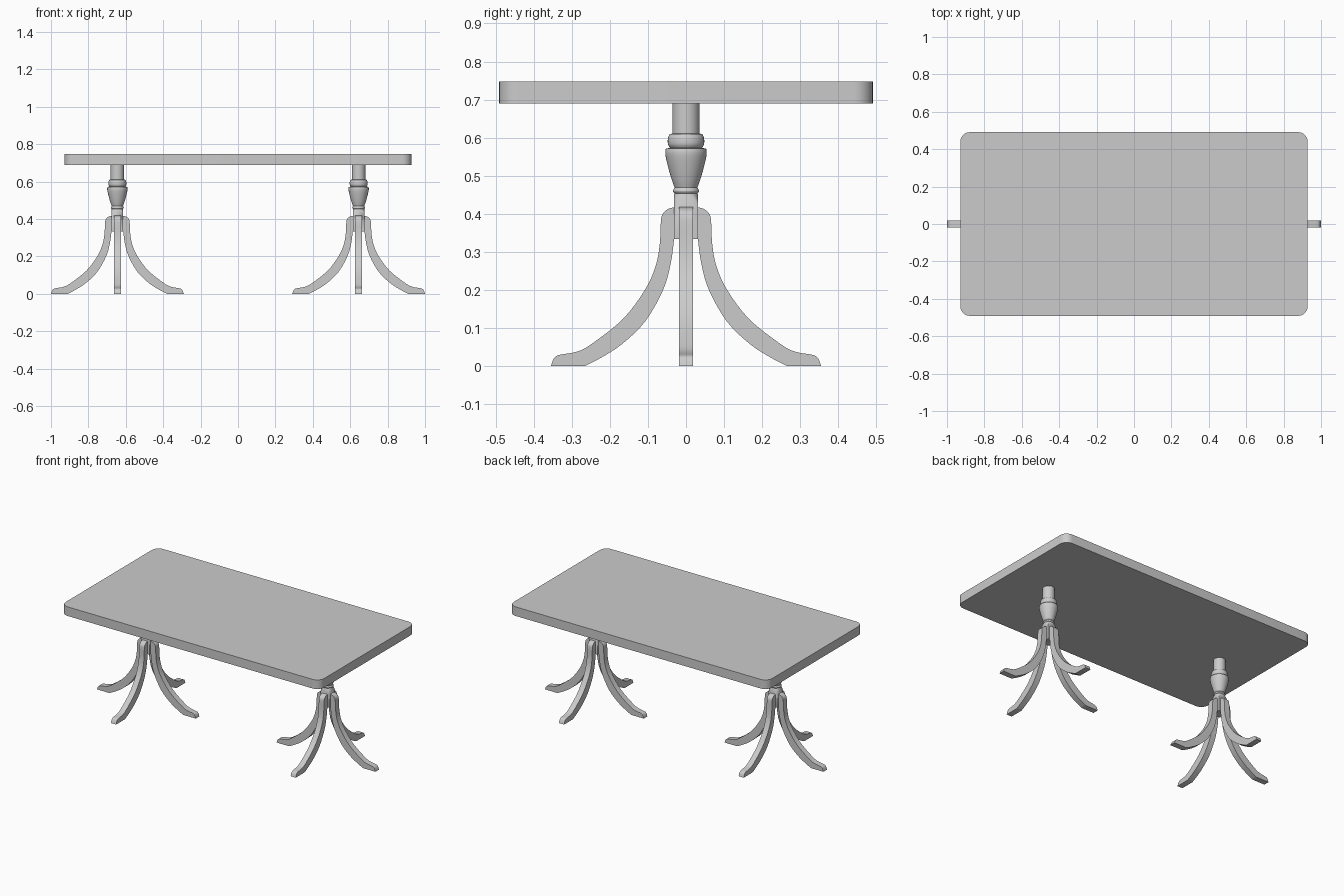
import bpy, bmesh
from math import sin, cos, pi, radians
from mathutils import Matrix, Vector

if "Cube" in bpy.data.objects:
    bpy.data.objects.remove(bpy.data.objects["Cube"])


def finish(bm, name, loc=(0, 0, 0), angle=35):
    bmesh.ops.recalc_face_normals(bm, faces=bm.faces)
    me = bpy.data.meshes.new(name)
    bm.to_mesh(me)
    bm.free()
    ob = bpy.data.objects.new(name, me)
    bpy.context.collection.objects.link(ob)
    ob.location = loc
    bpy.ops.object.select_all(action='DESELECT')
    ob.select_set(True)
    bpy.context.view_layer.objects.active = ob
    bpy.ops.object.shade_smooth_by_angle(angle=radians(angle))
    return ob


def smooth(pts, n=4):
    # Catmull-Rom curve through 2D points
    p = [Vector(q) for q in pts]
    p = [2 * p[0] - p[1]] + p + [2 * p[-1] - p[-2]]
    out = []
    for i in range(1, len(p) - 2):
        a, b, c, d = p[i - 1:i + 3]
        for k in range(n):
            t = k / n
            out.append(0.5 * (2 * b + (c - a) * t + (2 * a - 5 * b + 4 * c - d) * t ** 2
                              + (3 * b - a - 3 * c + d) * t ** 3))
    return out + [p[-2]]


def prism(bm, pts, axes, lo, hi):
    # extrude a closed outline along the third axis
    ends = [[bm.verts.new(axes(u, v, w)) for u, v in pts] for w in (lo, hi)]
    bm.faces.new(ends[0][::-1])
    bm.faces.new(ends[1])
    for i in range(len(pts)):
        j = (i + 1) % len(pts)
        bm.faces.new((ends[0][i], ends[0][j], ends[1][j], ends[1][i]))


def lathe(name, prof, loc, seg=40):
    bm = bmesh.new()
    rings = [[bm.verts.new((r * cos(2 * pi * k / seg), r * sin(2 * pi * k / seg), z))
              for k in range(seg)] for r, z in prof]
    for a, b in zip(rings, rings[1:]):
        for k in range(seg):
            j = (k + 1) % seg
            bm.faces.new((a[k], a[j], b[j], b[k]))
    bm.faces.new(rings[0])
    bm.faces.new(rings[-1])
    return finish(bm, name, loc)


# Table top: rounded rectangle slab
R = 0.05
outline = []
for c, (sx, sy) in enumerate([(1, 1), (-1, 1), (-1, -1), (1, -1)]):
    for k in range(9):
        a = (c + k / 8) * pi / 2
        outline.append((sx * (0.928 - R) + R * cos(a), sy * (0.491 - R) + R * sin(a)))
bm = bmesh.new()
prism(bm, outline, lambda u, v, w: (u, v, w), 0.689, 0.748)
finish(bm, "table_top")

# Turned column profile, bottom to top
column = [(0.028, 0.44), (0.029, 0.453)]
column += smooth([(0.031, 0.454), (0.0345, 0.46), (0.031, 0.467)])
column += smooth([(0.030, 0.469), (0.037, 0.488), (0.045, 0.515), (0.052, 0.543),
                  (0.0545, 0.56), (0.053, 0.571)])
column += [(0.042, 0.573)]
column += smooth([(0.043, 0.574), (0.0475, 0.583), (0.0475, 0.598), (0.043, 0.609)])
column += [(0.0355, 0.611), (0.0355, 0.69)]

# Leg outline as (distance from axis, height)
leg = [Vector((0.012, 0.418))]
leg += smooth([(0.028, 0.418), (0.048, 0.412), (0.061, 0.4), (0.066, 0.38), (0.069, 0.32),
               (0.08, 0.262), (0.108, 0.2), (0.165, 0.124), (0.245, 0.06), (0.285, 0.038),
               (0.333, 0.029), (0.347, 0.02), (0.355, 0)])
leg += smooth([(0.265, 0), (0.226, 0.02), (0.17, 0.056), (0.108, 0.116), (0.06, 0.2),
               (0.04, 0.27), (0.031, 0.335)])
leg += [Vector((0.012, 0.335))]

for side, x in (("left", -0.645), ("right", 0.645)):
    loc = (x, 0, 0)
    lathe(side + "_column", column, loc)

    # Square block with turned shoulders giving arched faces
    bm = bmesh.new()
    bmesh.ops.create_cube(bm, size=1, matrix=Matrix.Translation((0, 0, 0.394))
                          @ Matrix.Diagonal((0.062, 0.062, 0.122, 1)))
    block = finish(bm, side + "_leg_block", loc)
    cutter = lathe("shoulder_cutter", [(0.06, 0.3), (0.06, 0.39), (0.044, 0.418),
                                       (0.039, 0.438), (0.031, 0.452), (0.027, 0.46)], loc)
    cutter.hide_render = True
    mod = block.modifiers.new("shoulders", 'BOOLEAN')
    mod.operation = 'INTERSECT'
    mod.solver = 'EXACT'
    mod.object = cutter
    bpy.context.view_layer.objects.active = block
    bpy.ops.object.modifier_apply(modifier=mod.name)
    bpy.data.objects.remove(cutter)

    # Four splayed legs
    for i, facing in enumerate(("right", "back", "left", "front")):
        bm = bmesh.new()
        prism(bm, leg, lambda u, v, w: (u, w, v), -0.0185, 0.0185)
        ob = finish(bm, f"{side}_pedestal_{facing}_leg", loc)
        ob.rotation_euler.z = i * pi / 2
